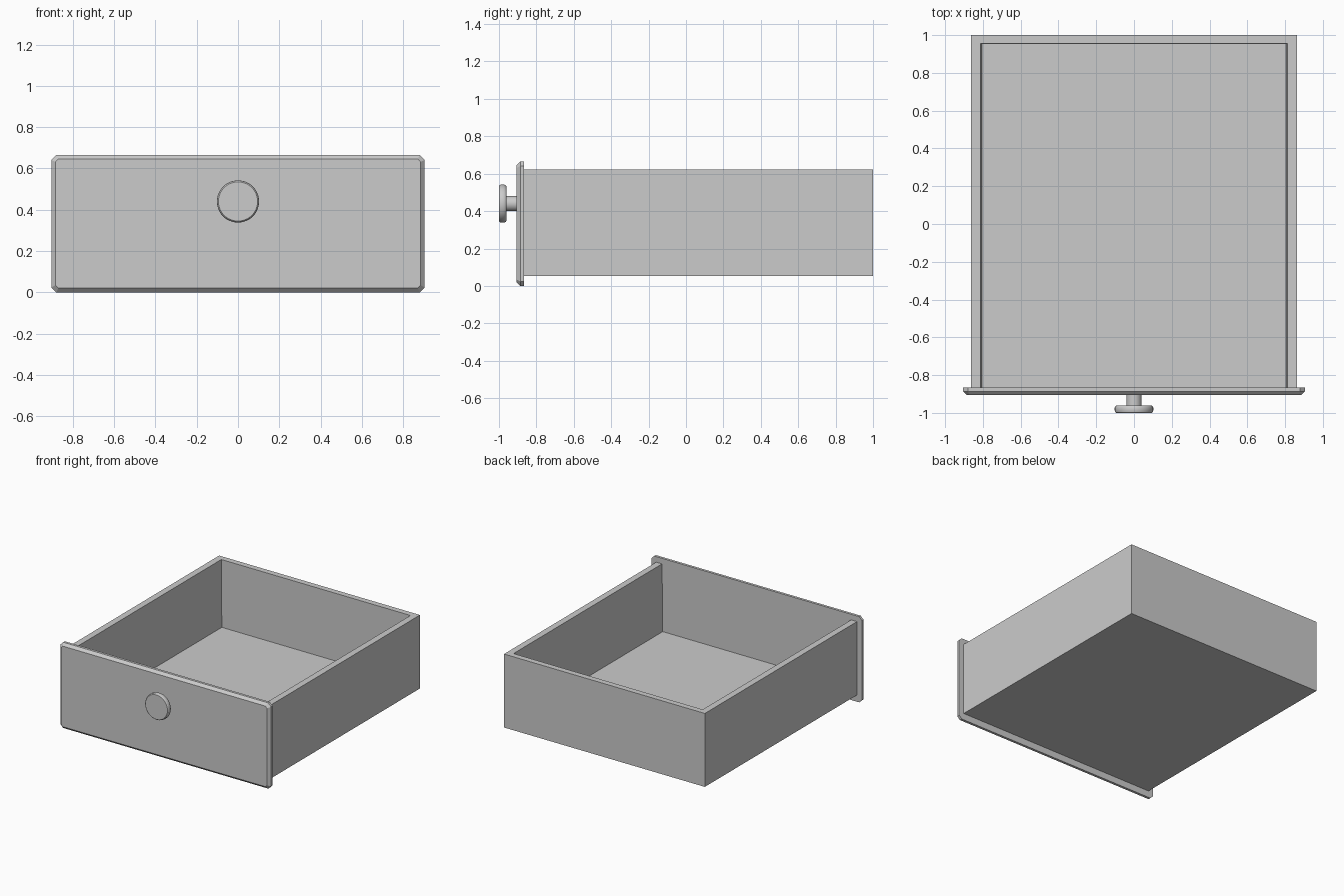
import bpy, bmesh
from math import cos, sin, pi

if "Cube" in bpy.data.objects:
    bpy.data.objects.remove(bpy.data.objects["Cube"])


def finish(name, bm):
    bmesh.ops.recalc_face_normals(bm, faces=bm.faces)
    mesh = bpy.data.meshes.new(name)
    bm.to_mesh(mesh)
    bm.free()
    obj = bpy.data.objects.new(name, mesh)
    bpy.context.collection.objects.link(obj)
    return obj


def bridge(bm, rings, skip=None):
    """Join consecutive rings with quads, leaving out one side if asked."""
    for a, b in zip(rings, rings[1:]):
        n = len(a)
        for i in range(n):
            if i != skip:
                j = (i + 1) % n
                bm.faces.new((a[i], a[j], b[j], b[i]))


def loft(name, loops):
    """Closed solid through a list of point loops, capped at both ends."""
    bm = bmesh.new()
    rings = [[bm.verts.new(p) for p in loop] for loop in loops]
    bridge(bm, rings)
    bm.faces.new(rings[0])
    bm.faces.new(rings[-1])
    return finish(name, bm)


FRONT = -0.866   # plane where the tray meets the front panel


# Tray: floor, two side walls and back wall in one solid, open at the front
def tray():
    bm = bmesh.new()
    rings = []
    for half, back, z in ((0.862, 1.0, 0.052), (0.862, 1.0, 0.622),
                          (0.812, 0.955, 0.622), (0.806, 0.953, 0.098)):
        corners = ((-half, FRONT), (half, FRONT), (half, back), (-half, back))
        rings.append([bm.verts.new((x, y, z)) for x, y in corners])
    bridge(bm, rings, skip=0)
    bm.faces.new(rings[0])                       # underside
    bm.faces.new(rings[-1])                      # inner floor
    bm.faces.new([r[0] for r in rings] + [r[1] for r in reversed(rings)])
    finish("drawer_tray", bm)


tray()


# Front panel: clipped corners, chamfered front rim
def clipped_rect(y, inset, clip):
    w, h, cz = 0.904 - inset, 0.3325 - inset, 0.3325
    pts = [(w - clip, -h), (w, -h + clip), (w, h - clip), (w - clip, h)]
    pts += [(-x, -z) for x, z in pts]
    return [(x, y, cz + z) for x, z in pts]


loft("front_panel", [clipped_rect(FRONT, 0, 0.024),
                     clipped_rect(-0.886, 0, 0.024),
                     clipped_rect(-0.906, 0.02, 0.014)])

# Knob: turned stem and rounded disc
profile = [(0.04, -0.9), (0.04, -0.96), (0.092, -0.96), (0.098, -0.964),
           (0.102, -0.972), (0.102, -0.987), (0.1, -0.995), (0.095, -1.0)]
SEG = 48
knob = loft("knob", [[(r * cos(2 * pi * i / SEG), y, 0.44 + r * sin(2 * pi * i / SEG))
                      for i in range(SEG)] for r, y in profile])
bpy.context.view_layer.objects.active = knob
knob.select_set(True)
bpy.ops.object.shade_smooth_by_angle()
